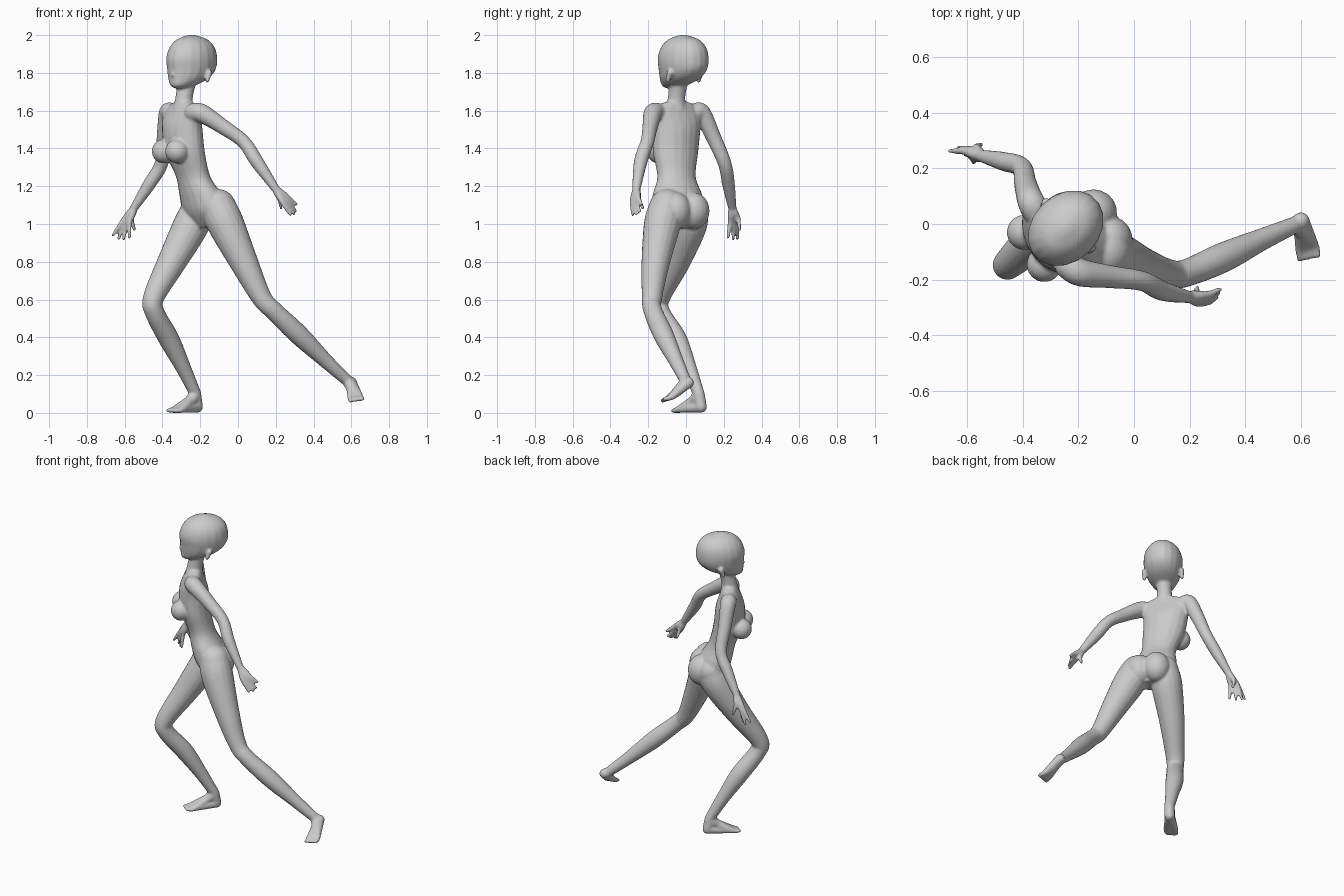
import bpy, bmesh, math
from mathutils import Vector

bm = bmesh.new()
N = 18


def spline(pts, sub=6):
    """Catmull-Rom through tuples of any length."""
    p = [pts[0]] + list(pts) + [pts[-1]]
    out = []
    for i in range(1, len(p) - 2):
        for s in range(sub):
            t = s / sub
            out.append([0.5 * (2*b + (c-a)*t + (2*a-5*b+4*c-d)*t*t + (3*b-a-3*c+d)*t**3)
                        for a, b, c, d in zip(p[i-1], p[i], p[i+1], p[i+2])])
    return out + [list(pts[-1])]


def skin(rings):
    vs = [[bm.verts.new(co) for co in r] for r in rings]
    faces = [bm.faces.new((a[i], a[(i+1) % N], b[(i+1) % N], b[i]))
             for a, b in zip(vs, vs[1:]) for i in range(N)]
    faces += [bm.faces.new(vs[0][::-1]), bm.faces.new(vs[-1])]
    bmesh.ops.recalc_face_normals(bm, faces=faces)


def ball(x, y, z, r, scale=(1, 1, 1)):
    g = bmesh.ops.create_uvsphere(bm, u_segments=18, v_segments=12, radius=r)
    for v in g['verts']:
        v.co = Vector((v.co.x*scale[0] + x, v.co.y*scale[1] + y, v.co.z*scale[2] + z))


def tube(*pts):
    """Round limb through (x, y, z, radius) with ball ends."""
    c = spline(pts)
    u, rings = Vector((0.3, 0.9, 0.2)), []
    for i, q in enumerate(c):
        t = (Vector(c[min(i+1, len(c)-1)][:3]) - Vector(c[max(i-1, 0)][:3])).normalized()
        u = (u - t * u.dot(t)).normalized()
        w = t.cross(u)
        rings.append([Vector(q[:3]) + q[3] * (u*math.cos(a) + w*math.sin(a))
                      for a in (2*math.pi*k/N for k in range(N))])
    skin(rings)
    ball(*pts[0])
    ball(*pts[-1])


def loft(lat, rows):
    """Horizontal ellipses (x, y, z, half width, half depth); lat = sideways direction."""
    l = Vector((*lat, 0)).normalized()
    f = Vector((l.y, -l.x, 0))
    skin([[Vector(q[:3]) + l*q[3]*math.cos(a) + f*q[4]*math.sin(a)
           for a in (2*math.pi*k/N for k in range(N))] for q in spline(rows)])


# torso
loft((0.55, -0.835), [
    (-0.16, -0.035, 0.98, 0.06, 0.06), (-0.17, -0.04, 1.06, 0.155, 0.10),
    (-0.195, -0.045, 1.15, 0.145, 0.10), (-0.237, -0.05, 1.25, 0.110, 0.083),
    (-0.28, -0.055, 1.38, 0.130, 0.093), (-0.295, -0.05, 1.50, 0.140, 0.090),
    (-0.295, -0.05, 1.58, 0.150, 0.065), (-0.29, -0.05, 1.63, 0.11, 0.045),
    (-0.287, -0.05, 1.65, 0.05, 0.035)])
# chest and seat
for x, y in ((-0.393, -0.03), (-0.322, -0.145)):
    ball(x, y, 1.385, 0.064)
for x, y in ((-0.145, 0.04), (-0.09, -0.055)):
    ball(x, y, 1.07, 0.085, (1, 1, 1.15))
# neck
tube((-0.29, -0.053, 1.60, 0.058), (-0.285, -0.05, 1.67, 0.046), (-0.265, -0.035, 1.78, 0.05))

# head, facing diagonally to -x -y
hx, hy, k = -0.245, -0.015, 0.707
loft((1, -1), [(hx - k*o, hy - k*o, z, w, d) for o, z, w, d in (
    (0.085, 1.718, 0.025, 0.035), (0.065, 1.735, 0.060, 0.075), (0.025, 1.77, 0.095, 0.118),
    (0.002, 1.82, 0.114, 0.144), (0, 1.88, 0.120, 0.150), (-0.003, 1.935, 0.106, 0.133),
    (-0.003, 1.975, 0.072, 0.095), (0, 1.995, 0.030, 0.04), (0, 2.001, 0.008, 0.01))])
ball(hx - k*0.142, hy - k*0.142, 1.79, 0.012)
for s in (-1, 1):
    ex, ey = hx + k*(0.115*s + 0.015), hy + k*(-0.115*s + 0.015)
    tube((ex, ey, 1.80, 0.017), (ex - 0.01, ey - 0.01, 1.76, 0.012))

# arms
tube((-0.235, -0.15, 1.59, 0.05), (-0.19, -0.175, 1.585, 0.05), (-0.08, -0.19, 1.515, 0.041),
     (0.03, -0.205, 1.435, 0.036), (0.10, -0.24, 1.33, 0.036), (0.20, -0.263, 1.185, 0.022))
tube((-0.355, 0.05, 1.59, 0.05), (-0.372, 0.085, 1.585, 0.048), (-0.39, 0.145, 1.46, 0.041),
     (-0.405, 0.205, 1.32, 0.036), (-0.47, 0.225, 1.21, 0.034), (-0.55, 0.245, 1.085, 0.022))


def digits(wrist, pairs):
    """One tube from the wrist through a knuckle to each tip."""
    for kn, tip in pairs:
        mid = [(a + b) / 2 for a, b in zip(wrist, kn)]
        tube((*wrist, 0.02), (*mid, 0.019), (*kn, 0.014), (*tip, 0.009))


# hands
digits((0.20, -0.263, 1.185), [
    ((0.235, -0.285, 1.115), (0.277, -0.282, 1.050)), ((0.248, -0.275, 1.118), (0.298, -0.265, 1.052)),
    ((0.26, -0.264, 1.125), (0.305, -0.245, 1.068)), ((0.268, -0.253, 1.137), (0.308, -0.235, 1.105)),
    ((0.222, -0.25, 1.13), (0.228, -0.228, 1.085))])
digits((-0.55, 0.245, 1.085), [
    ((-0.61, 0.262, 1.015), (-0.662, 0.262, 0.94)), ((-0.60, 0.268, 1.005), (-0.632, 0.272, 0.923)),
    ((-0.588, 0.25, 1.00), (-0.606, 0.25, 0.92)), ((-0.575, 0.234, 1.005), (-0.575, 0.222, 0.93)),
    ((-0.565, 0.275, 1.03), (-0.548, 0.285, 0.97))])

# legs
tube((-0.105, -0.10, 1.09, 0.095), (-0.065, -0.125, 1.00, 0.098), (0.03, -0.16, 0.80, 0.076),
     (0.125, -0.18, 0.61, 0.054), (0.19, -0.175, 0.54, 0.050), (0.32, -0.12, 0.415, 0.054),
     (0.46, -0.055, 0.28, 0.040), (0.585, 0.0, 0.165, 0.030))
tube((-0.215, 0.035, 1.08, 0.085), (-0.25, 0.015, 0.99, 0.095), (-0.35, -0.055, 0.80, 0.077),
     (-0.447, -0.14, 0.61, 0.056), (-0.44, -0.135, 0.53, 0.052), (-0.365, -0.05, 0.39, 0.055),
     (-0.29, 0.015, 0.24, 0.041), (-0.225, 0.068, 0.10, 0.031))


def foot(ankle, heel, instep, balls, toes):
    tube((*ankle, 0.031), (*heel, 0.031))
    for i in range(5):
        t = i / 4
        b, e = ([p + (q - p)*t for p, q in zip(*ends)] for ends in (balls, toes))
        tube((*ankle, 0.030), (*instep, 0.030), (*b, 0.017), (*e, 0.011))
        tube((*heel, 0.030), (*b, 0.017))


# feet
foot((0.585, 0.0, 0.165), (0.60, 0.012, 0.16), (0.605, -0.03, 0.13),
     ((0.595, -0.085, 0.085), (0.647, -0.075, 0.085)), ((0.595, -0.125, 0.065), (0.66, -0.112, 0.075)))
foot((-0.225, 0.068, 0.10), (-0.217, 0.08, 0.031), (-0.255, 0.04, 0.062),
     ((-0.34, -0.01, 0.019), (-0.295, -0.045, 0.018)), ((-0.37, -0.04, 0.013), (-0.33, -0.07, 0.012)))

# fuse into one smooth figure
me = bpy.data.meshes.new("figure_body")
bm.to_mesh(me)
bm.free()
body = bpy.data.objects.new("figure_body", me)
bpy.context.collection.objects.link(body)
rm = body.modifiers.new("fuse", 'REMESH')
rm.mode, rm.voxel_size, rm.use_smooth_shade = 'VOXEL', 0.007, True
sm = body.modifiers.new("soften", 'SMOOTH')
sm.factor, sm.iterations = 0.5, 5
